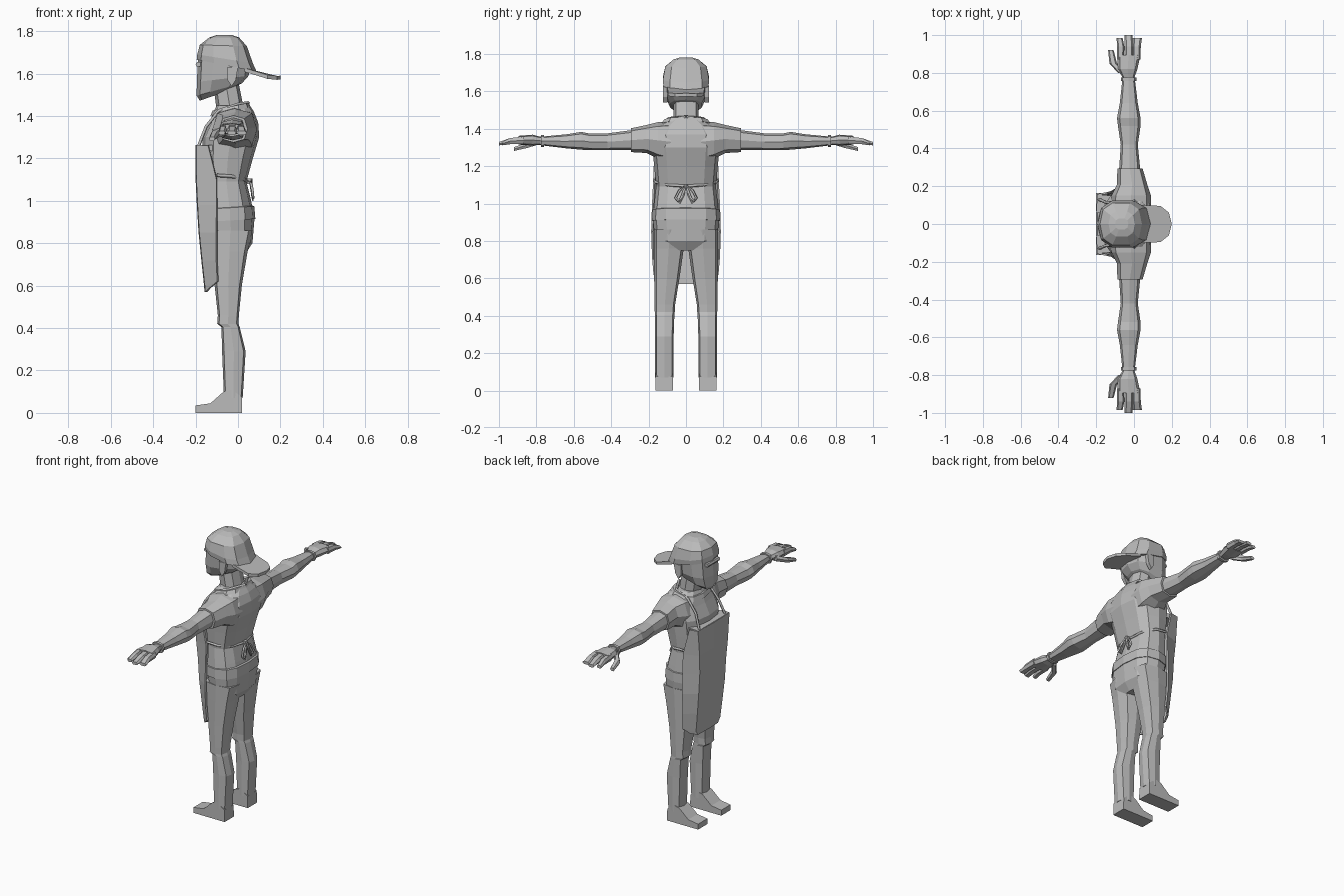
import bpy, bmesh, math

grey = bpy.data.materials.new("plain grey")
grey.diffuse_color = (0.5, 0.5, 0.5, 1)


def add(name, bm):
    bmesh.ops.recalc_face_normals(bm, faces=bm.faces)
    me = bpy.data.meshes.new(name)
    bm.to_mesh(me)
    bm.free()
    me.materials.append(grey)
    ob = bpy.data.objects.new(name, me)
    bpy.context.collection.objects.link(ob)
    return ob


def loft(name, rings, cap=True, closed=True):
    bm = bmesh.new()
    rows = [[bm.verts.new(p) for p in r] for r in rings]
    n = len(rows[0])
    for a, b in zip(rows, rows[1:]):
        for i in range(n if closed else n - 1):
            j = (i + 1) % n
            bm.faces.new((a[i], a[j], b[j], b[i]))
    if cap:
        bm.faces.new(rows[0])
        bm.faces.new(rows[-1])
    return add(name, bm)


def oval(a0, a1, b0, b1, n=8, power=0.75):
    """Rounded outline that fills the box a0..a1 by b0..b1."""
    pts = []
    for i in range(n):
        t = 2 * math.pi * i / n
        c, s = math.cos(t), math.sin(t)
        c = math.copysign(abs(c) ** power, c) if abs(c) > 1e-6 else 0
        s = math.copysign(abs(s) ** power, s) if abs(s) > 1e-6 else 0
        pts.append(((a0 + a1) / 2 + (a1 - a0) / 2 * c, (b0 + b1) / 2 + (b1 - b0) / 2 * s))
    return pts


def upright(z, x0, x1, y0, y1, n=8, tilt=0, power=0.75):
    return [(x, y, z + tilt * (x - x0)) for x, y in oval(x0, x1, y0, y1, n, power)]


def sideways(y, x0, x1, z0, z1, n=8):
    return [(x, y, z) for x, z in oval(x0, x1, z0, z1, n)]


def prism(name, outline, lo, hi):
    """Outline of (x, z) points extruded from y = lo to y = hi."""
    return loft(name, [[(x, y, z) for x, z in outline] for y in (lo, hi)])


def cord(name, pts, r, cyclic=False):
    cu = bpy.data.curves.new(name, "CURVE")
    cu.dimensions = "3D"
    cu.bevel_depth = r
    cu.bevel_resolution = 0
    sp = cu.splines.new("POLY")
    sp.points.add(len(pts) - 1)
    for p, q in zip(sp.points, pts):
        p.co = (*q, 1)
    sp.use_cyclic_u = cyclic
    cu.materials.append(grey)
    ob = bpy.data.objects.new(name, cu)
    bpy.context.collection.objects.link(ob)


# torso: z, back-to-front range, half width
torso = [(0.75, -0.09, 0.035, 0.10), (0.80, -0.13, 0.068, 0.165), (0.92, -0.15, 0.078, 0.178),
         (1.00, -0.15, 0.062, 0.17), (1.09, -0.15, 0.04, 0.16), (1.20, -0.165, 0.07, 0.17),
         (1.30, -0.168, 0.1, 0.18), (1.37, -0.135, 0.095, 0.175), (1.42, -0.115, 0.075, 0.14),
         (1.45, -0.10, 0.055, 0.09)]
loft("torso", [upright(z, a, b, -w, w, 12) for z, a, b, w in torso])
# shirt hem and waist band
loft("shirt_hem", [upright(z, -0.155, b, -w, w, 12, 0.06) for z, b, w in
                   ((0.90, 0.082, 0.181), (0.96, 0.077, 0.179), (0.965, 0.065, 0.165))])
# collar and neck
loft("collar", [upright(z, a, b, -w, w, 10, 0.22) for z, a, b, w in
                ((1.40, -0.13, 0.06, 0.135), (1.425, -0.12, 0.05, 0.12), (1.43, -0.10, 0.03, 0.08))])
loft("neck", [upright(1.38, -0.095, 0.04, -0.07, 0.07), upright(1.46, -0.105, 0.022, -0.068, 0.068),
              upright(1.57, -0.12, 0.0, -0.068, 0.068)])

# head, with the jaw rising toward the back
loft("head", [upright(1.472, -0.18, -0.04, -0.05, 0.05, 10, 0.35),
              upright(1.495, -0.195, 0.02, -0.088, 0.088, 10, 0.28),
              upright(1.56, -0.194, 0.05, -0.112, 0.112, 10, 0.12),
              upright(1.68, -0.188, 0.06, -0.12, 0.12, 10, -0.1)])
loft("brow", [sideways(y, -0.2, -0.17, 1.632, 1.655, 6) for y in (-0.06, 0.06)])

# cap worn backwards
loft("cap", [upright(1.665, -0.195, 0.088, -0.125, 0.125, 10, -0.2),
             upright(1.69, -0.192, 0.07, -0.128, 0.128, 10, -0.16),
             upright(1.735, -0.18, 0.042, -0.115, 0.115, 10, -0.03),
             upright(1.77, -0.135, 0.005, -0.07, 0.07, 10),
             upright(1.782, -0.10, -0.03, -0.03, 0.03, 10)])
brim = [(0.03, 0.1), (0.14, 0.096), (0.185, 0.06), (0.2, 0.0)]
outline = brim + [(x, -y) for x, y in reversed(brim[:-1])]
loft("cap_brim", [[(x, y, 1.65 - 0.32 * x - 1.8 * y * y + h) for x, y in outline] for h in (-0.014, 0.004)])

# apron: z, front x, front half width, side x, side half width
apron = [(1.262, -0.192, 0.155, -0.14, 0.165), (1.10, -0.192, 0.14, -0.10, 0.172),
         (0.98, -0.186, 0.13, -0.10, 0.178), (0.85, -0.178, 0.13, -0.10, 0.182),
         (0.72, -0.165, 0.125, -0.10, 0.178), (0.60, -0.152, 0.12, -0.095, 0.17),
         (0.57, -0.15, 0.10, -0.13, 0.145)]
ob = loft("apron", [[(xs, -ws, z + 0.02 * (z < 0.61)), (xf, -wf, z), (xf - 0.003, 0, z), (xf, wf, z),
                     (xs, ws, z + 0.02 * (z < 0.61))] for z, xf, wf, xs, ws in apron],
          cap=False, closed=False)
mod = ob.modifiers.new("thickness", "SOLIDIFY")
mod.thickness = 0.01
mod.offset = 0
# apron bib top, closing toward the chest
loft("apron_bib_edge", [[(-0.196, -0.157, z), (-0.196, 0.157, z), (-0.12, 0.15, z), (-0.12, -0.15, z)]
                        for z in (1.235, 1.264)])

# bow knot at the back
loft("bow_knot", [upright(z, 0.035, 0.068, -0.012, 0.012, 6) for z in (1.08, 1.105)])

for s, side in ((1, "left"), (-1, "right")):
    def m(rings):
        return [[(x, s * y, z) for x, y, z in r] for r in rings]

    # sleeve and arm
    loft(side + "_sleeve", m([sideways(0.08, -0.125, 0.09, 1.22, 1.44), sideways(0.15, -0.12, 0.09, 1.24, 1.435),
                              sideways(0.21, -0.09, 0.07, 1.27, 1.42), sideways(0.295, -0.088, 0.045, 1.275, 1.402)]))
    arm = [(0.27, -0.08, 0.035, 1.285, 1.395), (0.42, -0.07, 0.02, 1.285, 1.375),
           (0.52, -0.085, 0.035, 1.285, 1.375), (0.56, -0.09, 0.035, 1.288, 1.383),
           (0.64, -0.075, 0.02, 1.295, 1.37), (0.78, -0.06, 0.003, 1.312, 1.357)]
    loft(side + "_arm", m([sideways(*a) for a in arm]))
    loft(side + "_wristband", m([sideways(y, -0.07, 0.013, 1.302, 1.366) for y in (0.758, 0.775)]))
    # hand: palm, fingers and thumb
    loft(side + "_palm", m([sideways(0.77, -0.058, 0.0, 1.315, 1.355), sideways(0.82, -0.085, 0.018, 1.31, 1.368),
                            sideways(0.895, -0.09, 0.034, 1.315, 1.362)]))
    for k, (x0, x1, t0, t1, tip) in enumerate(((-0.09, -0.053, -0.092, -0.06, 0.985),
                                               (-0.05, -0.005, -0.05, -0.008, 1.0),
                                               (-0.008, 0.034, -0.008, 0.042, 0.985))):
        loft(f"{side}_finger_{k + 1}", m([sideways(0.87, x0, x1, 1.316, 1.36, 6),
                                          sideways(0.94, x0, x1 + 0.002, 1.315, 1.352, 6),
                                          sideways(tip, t0, t1, 1.31, 1.33, 6)]))
    loft(side + "_thumb", m([sideways(0.80, -0.085, -0.045, 1.31, 1.35, 6),
                             sideways(0.85, -0.13, -0.09, 1.295, 1.33, 6),
                             sideways(0.92, -0.137, -0.108, 1.28, 1.302, 6)]))

    # trouser leg with a knee fold
    leg = [(0.86, -0.14, 0.068, 0.005, 0.172), (0.76, -0.125, 0.045, 0.012, 0.172),
           (0.60, -0.11, 0.018, 0.035, 0.17), (0.46, -0.095, 0.004, 0.058, 0.168),
           (0.42, -0.098, 0.002, 0.06, 0.167), (0.405, -0.078, 0.008, 0.062, 0.166),
           (0.29, -0.075, 0.036, 0.066, 0.165), (0.07, -0.066, 0.022, 0.066, 0.165)]
    loft(side + "_leg", m([upright(z, a, b, c, d, 8, 0, 0.55) for z, a, b, c, d in leg]))
    # shoe
    prism(side + "_shoe", [(-0.2, 0), (0.02, 0), (0.018, 0.075), (-0.03, 0.11), (-0.068, 0.1),
                           (-0.13, 0.045), (-0.2, 0.035)], s * 0.07, s * 0.163)
    # ear
    prism(side + "_ear", [(-0.03, 1.54), (-0.01, 1.57), (0.0, 1.63), (-0.05, 1.63), (-0.05, 1.57)],
          s * 0.1, s * 0.122)
    # apron neck strap, waist tie and bow loop
    cord(side + "_neck_strap", [(-0.185, s * 0.13, 1.26), (-0.15, s * 0.115, 1.35), (-0.09, s * 0.11, 1.425),
                                (0.0, s * 0.095, 1.455), (0.05, 0, 1.462)], 0.008)
    cord(side + "_waist_tie", [(-0.10, s * 0.17, 1.12), (-0.03, s * 0.165, 1.115), (0.03, s * 0.1, 1.10),
                               (0.045, 0, 1.092)], 0.008)
    cord(side + "_bow_loop", [(0.058, s * 0.004, 1.095), (0.064, s * 0.035, 1.07), (0.07, s * 0.056, 1.03),
                              (0.07, s * 0.042, 1.012), (0.068, s * 0.025, 1.03), (0.062, s * 0.01, 1.07)],
         0.007, True)
    cord(side + "_bow_tail", [(0.058, s * 0.004, 1.09), (0.066, s * 0.012, 1.045), (0.07, s * 0.035, 1.0)], 0.005)
